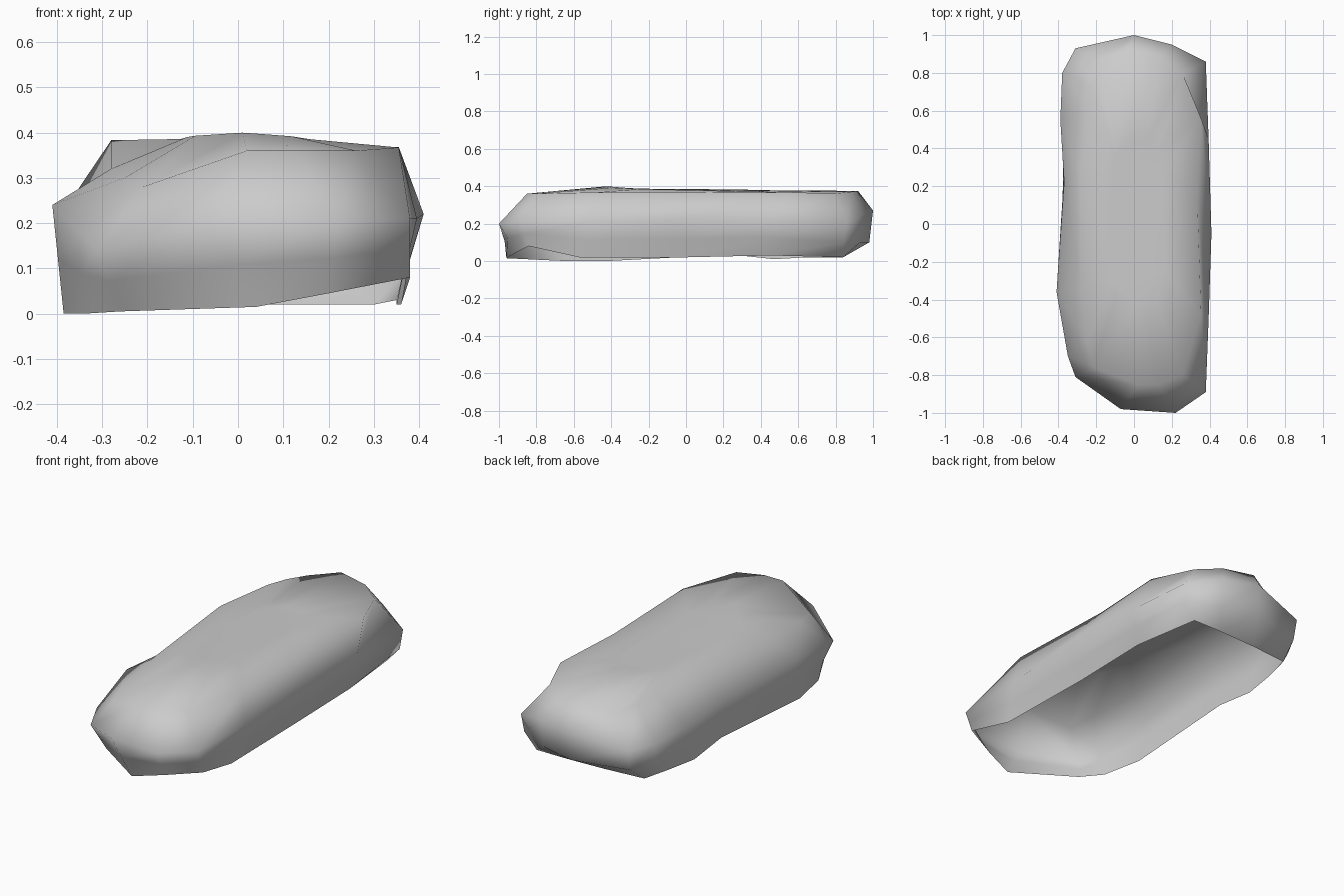
import bpy
import bmesh

# Remove the default cube
cube = bpy.data.objects.get("Cube")
if cube:
    bpy.data.objects.remove(cube, do_unlink=True)


def make_material(name, colour):
    material = bpy.data.materials.new(name)
    material.use_nodes = True
    material.diffuse_color = colour
    shader = material.node_tree.nodes["Principled BSDF"]
    shader.inputs["Base Color"].default_value = colour
    shader.inputs["Roughness"].default_value = 0.8
    return material


def make_ring(bm, points):
    return [bm.verts.new(point) for point in points]


def bridge_rings(bm, lower, upper):
    """Join two closed rings of equal length with a band of quads."""
    count = len(lower)
    for i in range(count):
        following = (i + 1) % count
        bm.faces.new((lower[i], lower[following], upper[following], upper[i]))


def skirt_point(low, wide):
    """Straight wall between rim and waist, but bulging at the back."""
    x, y, z = wide
    if y > .75:
        return (x * .98, y * .98, .1)
    return tuple((a + b) / 2 for a, b in zip(low, wide))


# Open lower edge, counterclockwise from the front
rim = [
    (.04, -.96, .015), (.2, -.91, .045), (.38, -.84, .08), (.36, -.57, .02),
    (.35, 0, .02), (.35, .45, .03), (.3, .84, .02), (.13, .84, .02),
    (-.1, .83, .02), (-.32, .81, .02), (-.36, .65, .02), (-.38, .47, .01),
    (-.375, .24, .035), (-.385, -.42, 0), (-.34, -.64, 0), (-.26, -.75, .005),
]

# Widest outline
waist = [
    (-.07, -.98, .2), (.22, -1, .2), (.38, -.89, .21), (.395, -.5, .21),
    (.41, -.05, .22), (.395, .45, .22), (.38, .86, .2), (.2, .95, .25),
    (0, 1, .27), (-.31, .93, .21), (-.38, .8, .22), (-.39, .55, .22),
    (-.37, .22, .22), (-.41, -.36, .24), (-.35, -.7, .18), (-.31, -.81, .14),
]

# Shoulder where the sides turn into the top
shoulder = [
    (.02, -.85, .36), (.13, -.85, .36), (.26, -.8, .36), (.355, -.48, .367),
    (.335, .13, .365), (.355, .56, .368), (.26, .79, .36), (.14, .88, .37),
    (-.03, .92, .375), (-.18, .85, .345), (-.22, .73, .36), (-.24, .6, .375),
    (-.28, .25, .383), (-.28, -.34, .32), (-.25, -.62, .3), (-.21, -.76, .28),
]

# Slightly raised top, highest towards the front
crown = [(x * .45, y * .5, .39 - .012 * y - .03 * abs(x))
         for x, y, z in shoulder]

# Loft the hollow shell and close only its top
skirt = [skirt_point(low, wide) for low, wide in zip(rim, waist)]
bm = bmesh.new()
rings = [make_ring(bm, ring) for ring in (rim, skirt, waist, shoulder, crown)]
for lower, upper in zip(rings, rings[1:]):
    bridge_rings(bm, lower, upper)
top = bm.faces.new(rings[-1])
bmesh.ops.triangulate(bm, faces=[top])
for face in bm.faces:
    face.smooth = True

mesh = bpy.data.meshes.new("rock_shell")
bm.to_mesh(mesh)
bm.free()
mesh.materials.append(make_material("stone_grey", (.6, .6, .6, 1)))
rock = bpy.data.objects.new("rock_shell", mesh)
bpy.context.collection.objects.link(rock)
